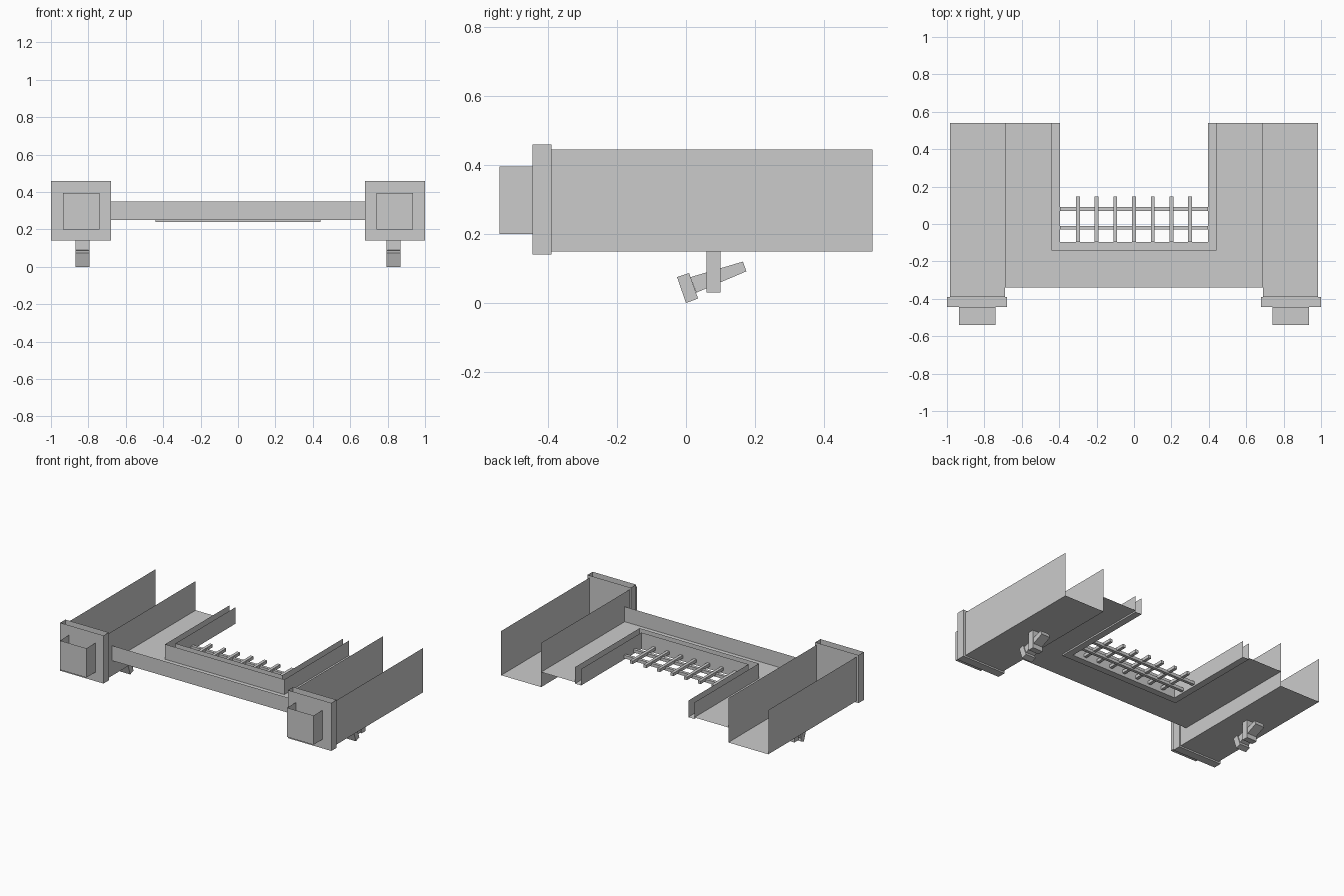
import bpy, bmesh
from mathutils import Vector

if "Cube" in bpy.data.objects:
    bpy.data.objects.remove(bpy.data.objects["Cube"])


def finish(name, bm, mirror=False):
    me = bpy.data.meshes.new(name)
    bm.to_mesh(me)
    bm.free()
    ob = bpy.data.objects.new(name, me)
    bpy.context.collection.objects.link(ob)
    if mirror:
        ob.modifiers.new("Mirror", 'MIRROR').use_axis[0] = True
    return ob


def box(name, x, y, z, omit="", mirror=False):
    """Box from ranges; omit lists open sides: t(op) b(ack) f(ront)."""
    bm = bmesh.new()
    bmesh.ops.create_cube(bm, size=1)
    bm.normal_update()
    dirs = {"t": (0, 0, 1), "b": (0, 1, 0), "f": (0, -1, 0)}
    gone = [f for f in bm.faces for k in omit if f.normal.dot(Vector(dirs[k])) > 0.9]
    bmesh.ops.delete(bm, geom=gone, context='FACES_ONLY')
    for v in bm.verts:
        v.co = [r[0] if c < 0 else r[1] for c, r in zip(v.co, (x, y, z))]
    return finish(name, bm, mirror)


def prism(name, yz, x0, x1, mirror=True):
    """Side profile in (y, z) extruded along x."""
    bm = bmesh.new()
    f = bm.faces.new([bm.verts.new((x0, y, z)) for y, z in yz])
    r = bmesh.ops.extrude_face_region(bm, geom=[f])
    vs = [v for v in r["geom"] if isinstance(v, bmesh.types.BMVert)]
    bmesh.ops.translate(bm, vec=(x1 - x0, 0, 0), verts=vs)
    bmesh.ops.recalc_face_normals(bm, faces=bm.faces)
    return finish(name, bm, mirror)


def strips(name, rows):
    """Sheet joining consecutive rows of points."""
    bm = bmesh.new()
    vs = [[bm.verts.new(p) for p in row] for row in rows]
    for a, b in zip(vs, vs[1:]):
        for i in range(len(a) - 1):
            bm.faces.new((a[i], a[i + 1], b[i + 1], b[i]))
    return finish(name, bm)


def u_path(x, y, z):
    return [(-x, 0.54, z), (-x, y, z), (x, y, z), (x, 0.54, z)]


# side troughs, end plates and bosses
box("side_trough", (0.69, 0.985), (-0.39, 0.54), (0.15, 0.445), "tbf", True)
box("end_plate", (0.68, 1.0), (-0.445, -0.39), (0.14, 0.46), "t", True)
box("end_boss", (0.74, 0.935), (-0.54, -0.445), (0.2, 0.395), "tb", True)

# U-shaped middle deck and its front wall
strips("deck", [u_path(0.69, -0.34, 0.25), u_path(0.44, -0.14, 0.25)])
strips("deck_front_wall", [[(-0.69, -0.34, 0.25), (0.69, -0.34, 0.25)],
                           [(-0.69, -0.34, 0.35), (0.69, -0.34, 0.35)]])

# open channel around the inner opening
strips("inner_channel", [u_path(0.44, -0.14, 0.35), u_path(0.44, -0.14, 0.24),
                         u_path(0.395, -0.095, 0.24), u_path(0.395, -0.095, 0.35)])

# grille bars
for y in (-0.02, 0.08):
    box("grille_cross_bar", (-0.395, 0.395), (y - 0.01, y + 0.01), (0.25, 0.27))
for i in range(-3, 4):
    x = i * 0.1
    box("grille_long_bar", (x - 0.01, x + 0.01), (-0.095, 0.147), (0.26, 0.28))

# tilted nozzles hanging under the troughs
box("hanger_post", (0.795, 0.87), (0.06, 0.1), (0.03, 0.15), "", True)
prism("nozzle_arm", [(0.013, 0.075), (0.165, 0.12), (0.175, 0.092), (0.03, 0.03)], 0.80, 0.865)
prism("nozzle_head", [(-0.026, 0.075), (0.009, 0.087), (0.035, 0.013), (0.0, 0.0)], 0.795, 0.87)
